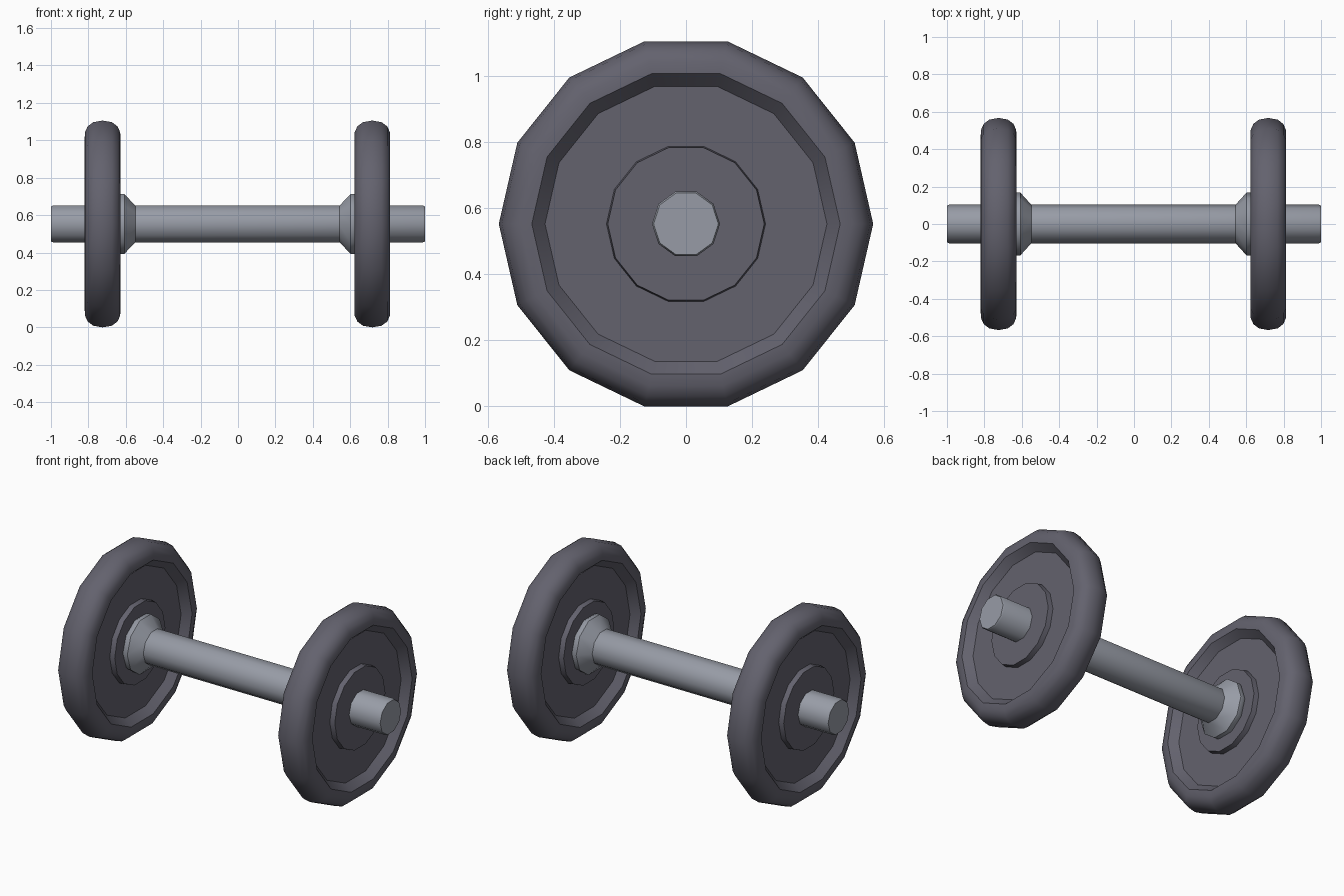
import bpy, bmesh, math

if "Cube" in bpy.data.objects:
    bpy.data.objects.remove(bpy.data.objects["Cube"])

CZ = 0.567 * math.cos(math.pi / 14)   # axle height: plate rests on a flat side
MID = -0.003                          # slight offset of the plates along the bar


def material(name, rgb):
    m = bpy.data.materials.new(name)
    m.diffuse_color = (*rgb, 1)
    m.use_nodes = True
    m.node_tree.nodes["Principled BSDF"].inputs["Base Color"].default_value = m.diffuse_color
    return m


STEEL = material("light steel", (0.31, 0.33, 0.38))
IRON = material("dark iron", (0.125, 0.122, 0.155))


def lathe(name, profile, sides, mat):
    """Spin (x, radius) points round the x axis; radius 0 makes no ring."""
    bm = bmesh.new()
    rings = []
    for x, r in profile:
        rings.append([bm.verts.new((x, r * math.cos(2 * math.pi * i / sides),
                                    CZ + r * math.sin(2 * math.pi * i / sides)))
                      for i in range(sides)])
    for a, b in zip(rings, rings[1:]):
        for i in range(sides):
            j = (i + 1) % sides
            bm.faces.new((a[i], a[j], b[j], b[i]))
    bm.faces.new(rings[0])
    bm.faces.new(rings[-1])
    bmesh.ops.recalc_face_normals(bm, faces=bm.faces)
    me = bpy.data.meshes.new(name)
    bm.to_mesh(me)
    bm.free()
    me.materials.append(mat)
    ob = bpy.data.objects.new(name, me)
    bpy.context.collection.objects.link(ob)
    bpy.ops.object.select_all(action='DESELECT')
    bpy.context.view_layer.objects.active = ob
    ob.select_set(True)
    bpy.ops.object.shade_smooth_by_angle(angle=math.radians(40))
    return ob


# Handle bar with slightly eased ends
lathe("handle_bar", [(-1, 0.098), (-0.99, 0.103), (0.99, 0.103), (1, 0.098)], 10, STEEL)

# Half plate section: raised hub, recessed web, sloped lip, rounded rim
half = [(0.082, 0.09), (0.082, 0.237), (0.052, 0.241), (0.052, 0.427),
        (0.096, 0.467), (0.094, 0.503), (0.08, 0.535), (0.05, 0.558)]
section = half + [(0.0, 0.567)] + [(-x, r) for x, r in reversed(half)]

# Flared collar section, inner side to plate
collar = [(0.543, 0.1), (0.605, 0.168), (0.624, 0.168), (0.645, 0.158)]

for side, s in (("left", -1), ("right", 1)):
    lathe(side + "_weight_plate", [(MID + s * 0.721 + x, r) for x, r in section], 14, IRON)
    lathe(side + "_collar", [(MID + s * x, r) for x, r in collar], 10, STEEL)
